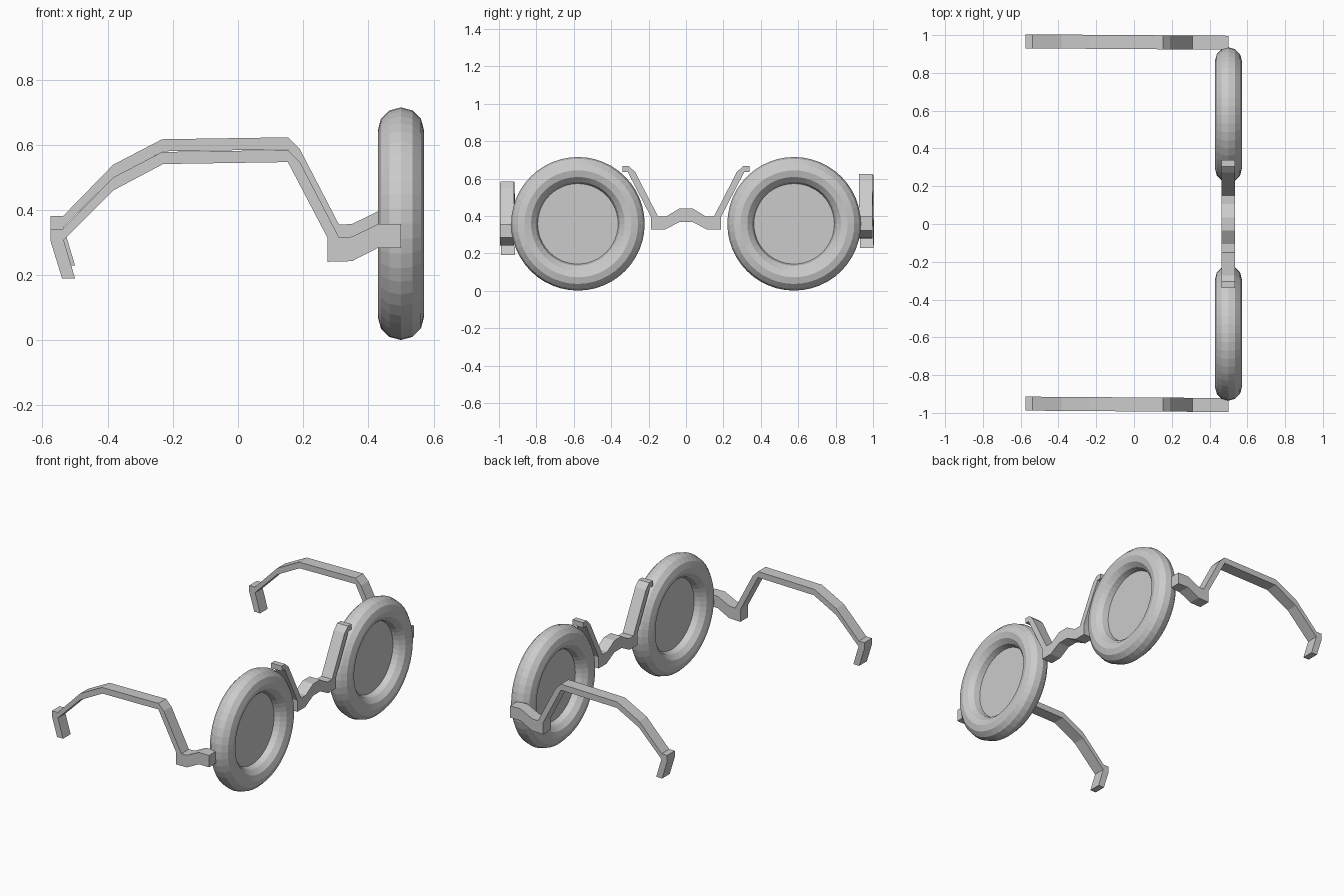
import bpy, bmesh, math
from mathutils import Vector

if "Cube" in bpy.data.objects:
    bpy.data.objects.remove(bpy.data.objects["Cube"])


def extrude_profile(name, points, to_3d, depth):
    """Closed 2D outline placed by to_3d and extruded along the depth vector."""
    bm = bmesh.new()
    face = bm.faces.new([bm.verts.new(to_3d(a, b)) for a, b in points])
    res = bmesh.ops.extrude_face_region(bm, geom=[face])
    moved = [g for g in res["geom"] if isinstance(g, bmesh.types.BMVert)]
    bmesh.ops.translate(bm, verts=moved, vec=Vector(depth))
    bmesh.ops.recalc_face_normals(bm, faces=bm.faces[:])
    mesh = bpy.data.meshes.new(name)
    bm.to_mesh(mesh)
    bm.free()
    obj = bpy.data.objects.new(name, mesh)
    bpy.context.collection.objects.link(obj)
    return obj


# Temple side outline (x, z)
temple = [(0.5, 0.357), (0.43, 0.357), (0.35, 0.318), (0.31, 0.316),
          (0.19, 0.547), (0.153, 0.584), (-0.233, 0.578), (-0.383, 0.50),
          (-0.537, 0.342), (-0.575, 0.342), (-0.575, 0.304), (-0.54, 0.19),
          (-0.50, 0.19), (-0.535, 0.308), (-0.383, 0.46), (-0.23, 0.541),
          (0.153, 0.547), (0.274, 0.316), (0.274, 0.241), (0.35, 0.243),
          (0.43, 0.284), (0.5, 0.284)]

for side, label in ((-1, "right"), (1, "left")):
    yc = side * 0.578

    # Round rim
    bpy.ops.mesh.primitive_torus_add(
        major_segments=48, minor_segments=12, major_radius=0.286,
        minor_radius=0.071, location=(0.5, yc, 0.358),
        rotation=(0, math.pi / 2, 0))
    bpy.context.object.name = label + "_rim"

    # Flat lens filling the rim
    bpy.ops.mesh.primitive_circle_add(
        vertices=48, radius=0.222, fill_type='NGON',
        location=(0.5, yc, 0.358), rotation=(0, math.pi / 2, 0))
    bpy.context.object.name = label + "_lens"

    # Temple arm: the left one sits slightly higher, both drift a little in y
    y0 = -0.996 if side < 0 else 0.922
    dz = 0.0 if side < 0 else 0.039
    extrude_profile(label + "_temple", temple,
                    lambda x, z: (x, y0 + 0.004 - 0.007 * x, z + dz),
                    (0, 0.074, 0))

# Nose bridge outline (y, z), half then mirrored
half = [(0.035, 0.44), (0.105, 0.398), (0.15, 0.398), (0.272, 0.635),
        (0.305, 0.666), (0.339, 0.666), (0.339, 0.634), (0.311, 0.634),
        (0.188, 0.396), (0.188, 0.327), (0.112, 0.327), (0.035, 0.368)]
bridge = half + [(-y, z) for y, z in reversed(half)]
extrude_profile("nose_bridge", bridge, lambda y, z: (0.463, y, z), (0.073, 0, 0))
